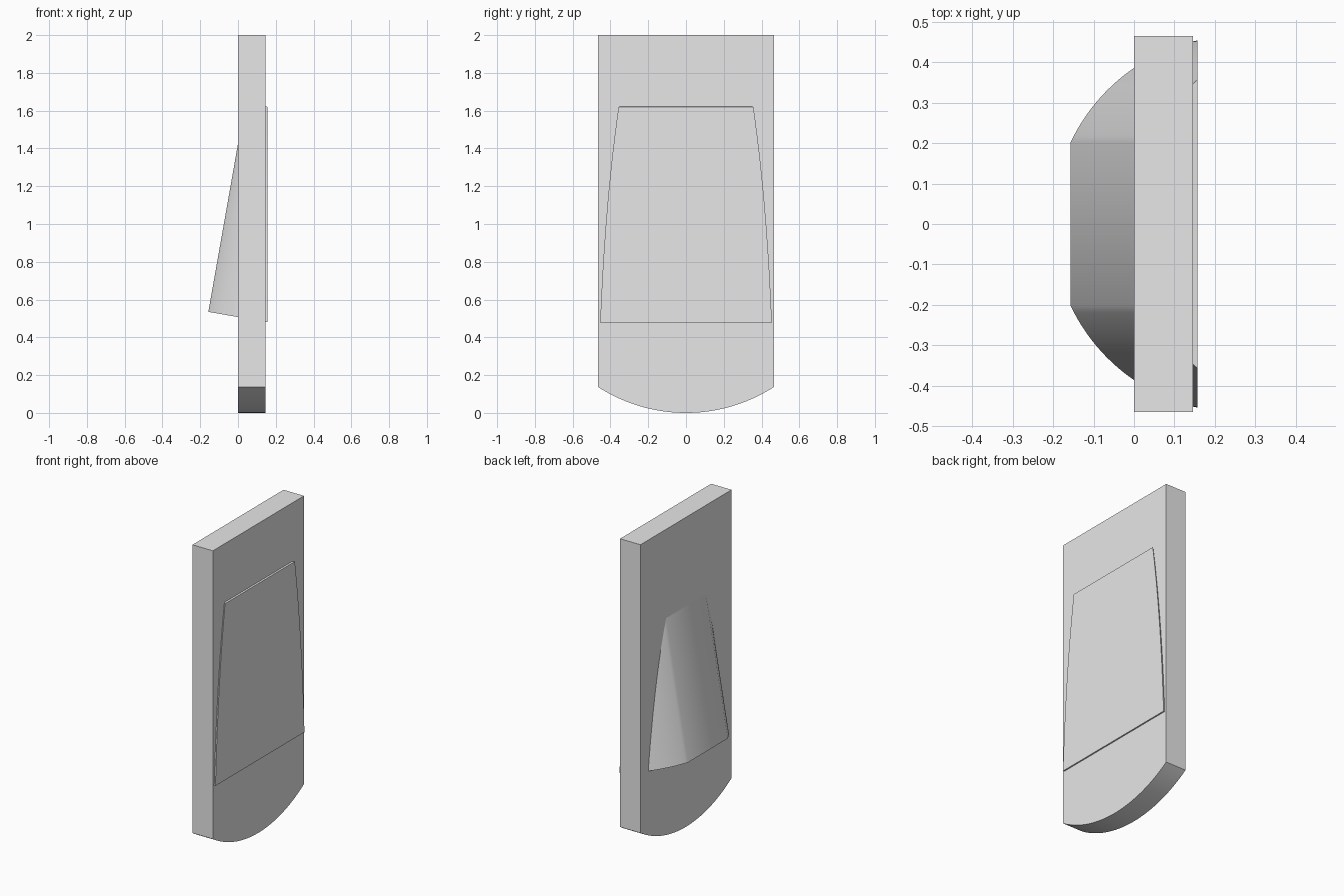
import bpy
import bmesh
from math import radians, sin, cos, asin, sqrt
from mathutils import Vector

cube = bpy.data.objects.get("Cube")
if cube:
    bpy.data.objects.remove(cube, do_unlink=True)

grey = bpy.data.materials.new("light grey")
grey.use_nodes = True
grey.diffuse_color = (0.8, 0.8, 0.8, 1)
grey.node_tree.nodes["Principled BSDF"].inputs["Base Color"].default_value = (0.8, 0.8, 0.8, 1)

HALF_WIDTH = 0.465
OUTER_X = 0.157


def extruded_bmesh(points, offset):
    """Solid made by sweeping a closed outline along an offset."""
    bm = bmesh.new()
    face = bm.faces.new([bm.verts.new(p) for p in points])
    result = bmesh.ops.extrude_face_region(bm, geom=[face])
    moved = [v for v in result["geom"] if isinstance(v, bmesh.types.BMVert)]
    bmesh.ops.translate(bm, verts=moved, vec=offset)
    return bm


def finish(name, bm):
    bmesh.ops.recalc_face_normals(bm, faces=bm.faces)
    mesh = bpy.data.meshes.new(name)
    bm.to_mesh(mesh)
    bm.free()
    mesh.materials.append(grey)
    obj = bpy.data.objects.new(name, mesh)
    bpy.context.collection.objects.link(obj)
    bpy.ops.object.select_all(action="DESELECT")
    obj.select_set(True)
    bpy.context.view_layer.objects.active = obj
    bpy.ops.object.shade_smooth_by_angle(angle=radians(30))
    return obj


# Upright panel with a shallow arc along its lower edge
rise = 0.137
radius = (HALF_WIDTH ** 2 + rise ** 2) / (2 * rise)
sweep = asin(HALF_WIDTH / radius)
steps = 48
outline = []
for i in range(steps + 1):
    t = sweep * (2 * i / steps - 1)
    outline.append(Vector((0, radius * sin(t), radius * (1 - cos(t)))))
outline += [Vector((0, HALF_WIDTH, 2)), Vector((0, -HALF_WIDTH, 2))]
finish("panel", extruded_bmesh(outline, Vector((0.146, 0, 0))))

# Tilted wedge: flat crest with circular flanks, passing through the panel
tilt = radians(10)
corner = Vector((-OUTER_X, 0, 0.535))
inward = Vector((cos(tilt), 0, -sin(tilt)))
along = Vector((sin(tilt), 0, cos(tilt)))
centre_depth = 0.419
start = asin(sqrt(HALF_WIDTH ** 2 - centre_depth ** 2) / HALF_WIDTH)
end = radians(83)
flank = []
for i in range(25):
    t = start + (end - start) * i / 24
    depth = centre_depth - HALF_WIDTH * cos(t)
    flank.append((depth, HALF_WIDTH * sin(t)))
section = flank + [(d, -y) for d, y in reversed(flank)]
wedge = extruded_bmesh([corner + inward * d + Vector((0, y, 0)) for d, y in section],
                       along * 1.123)

# Trim the wedge to a thin raised plate on the far side of the panel
cut = bmesh.ops.bisect_plane(wedge, geom=wedge.verts[:] + wedge.edges[:] + wedge.faces[:],
                             plane_co=(OUTER_X, 0, 0), plane_no=(1, 0, 0), clear_outer=True)
rim = [e for e in cut["geom_cut"] if isinstance(e, bmesh.types.BMEdge)]
bmesh.ops.contextual_create(wedge, geom=rim)
finish("tilted_wedge", wedge)
